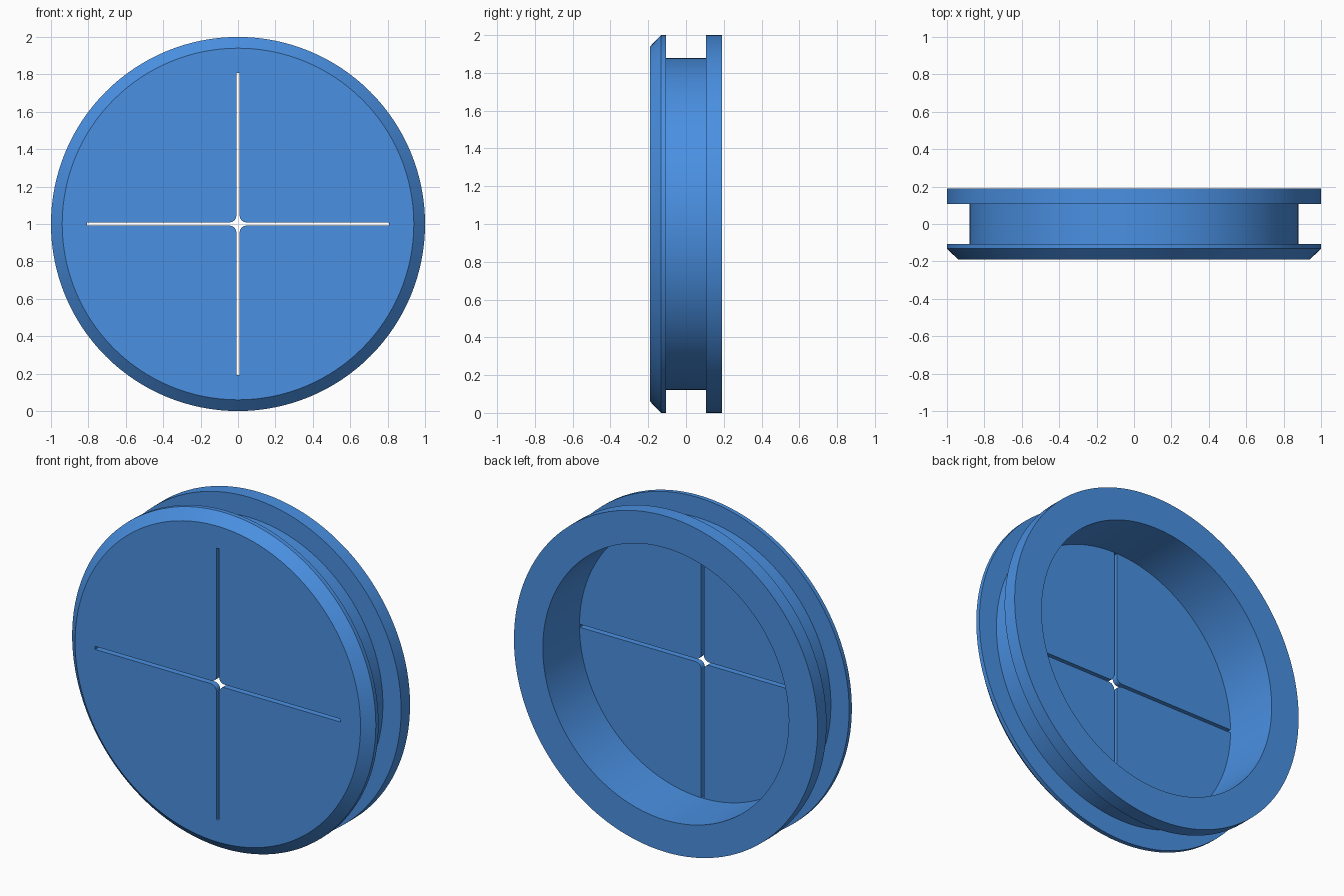
import bpy, bmesh, math
from mathutils import Matrix, Vector

if "Cube" in bpy.data.objects:
    bpy.data.objects.remove(bpy.data.objects["Cube"])

blue = bpy.data.materials.new("blue rubber")
blue.diffuse_color = (0.068, 0.279, 0.76, 1)
blue.use_nodes = True
blue.node_tree.nodes["Principled BSDF"].inputs["Base Color"].default_value = blue.diffuse_color


def make_object(name, bm):
    bmesh.ops.recalc_face_normals(bm, faces=bm.faces)
    mesh = bpy.data.meshes.new(name)
    bm.to_mesh(mesh)
    bm.free()
    mesh.materials.append(blue)
    obj = bpy.data.objects.new(name, mesh)
    bpy.context.collection.objects.link(obj)
    return obj


# Grommet body: (radius, depth) profile revolved about the y axis
profile = [(0, -0.19), (0.94, -0.19), (1, -0.132), (1, -0.106), (0.88, -0.106),
           (0.88, 0.106), (1, 0.106), (1, 0.19), (0.81, 0.19), (0.81, -0.155), (0, -0.155)]
bm = bmesh.new()
verts = [bm.verts.new((r, y, 0)) for r, y in profile]
edges = [bm.edges.new(pair) for pair in zip(verts, verts[1:])]
bmesh.ops.spin(bm, geom=verts + edges, cent=(0, 0, 0), axis=(0, 1, 0),
               angle=math.tau, steps=128)
bmesh.ops.remove_doubles(bm, verts=bm.verts, dist=1e-4)
bmesh.ops.translate(bm, verts=bm.verts, vec=(0, 0, 1))
body = make_object("grommet_body", bm)

# Cross slit cutter with rounded inner corners
half, reach, fillet = 0.009, 0.808, 0.036
quarter = [Vector((reach, half))]
centre = half + fillet
for i in range(9):
    a = math.radians(270 - 90 * i / 8)
    quarter.append(Vector((centre + fillet * math.cos(a), centre + fillet * math.sin(a))))
quarter.append(Vector((half, reach)))
bm = bmesh.new()
outline = []
for k in range(4):
    turn = Matrix.Rotation(k * math.pi / 2, 2)
    for p in quarter:
        q = turn @ p
        outline.append(bm.verts.new((q.x, -0.3, q.y + 1)))
face = bm.faces.new(outline)
ext = bmesh.ops.extrude_face_region(bm, geom=[face])
bmesh.ops.translate(bm, vec=(0, 0.25, 0),
                    verts=[g for g in ext["geom"] if isinstance(g, bmesh.types.BMVert)])
cutter = make_object("slit_cutter", bm)
cutter.hide_render = True

# Cut the slits through the thin membrane
cut = body.modifiers.new("slits", "BOOLEAN")
cut.operation = "DIFFERENCE"
cut.solver = "EXACT"
cut.object = cutter
bpy.context.view_layer.objects.active = body
body.select_set(True)
bpy.ops.object.modifier_apply(modifier=cut.name)
bpy.data.objects.remove(cutter)
bpy.ops.object.shade_smooth_by_angle(angle=math.radians(30))
